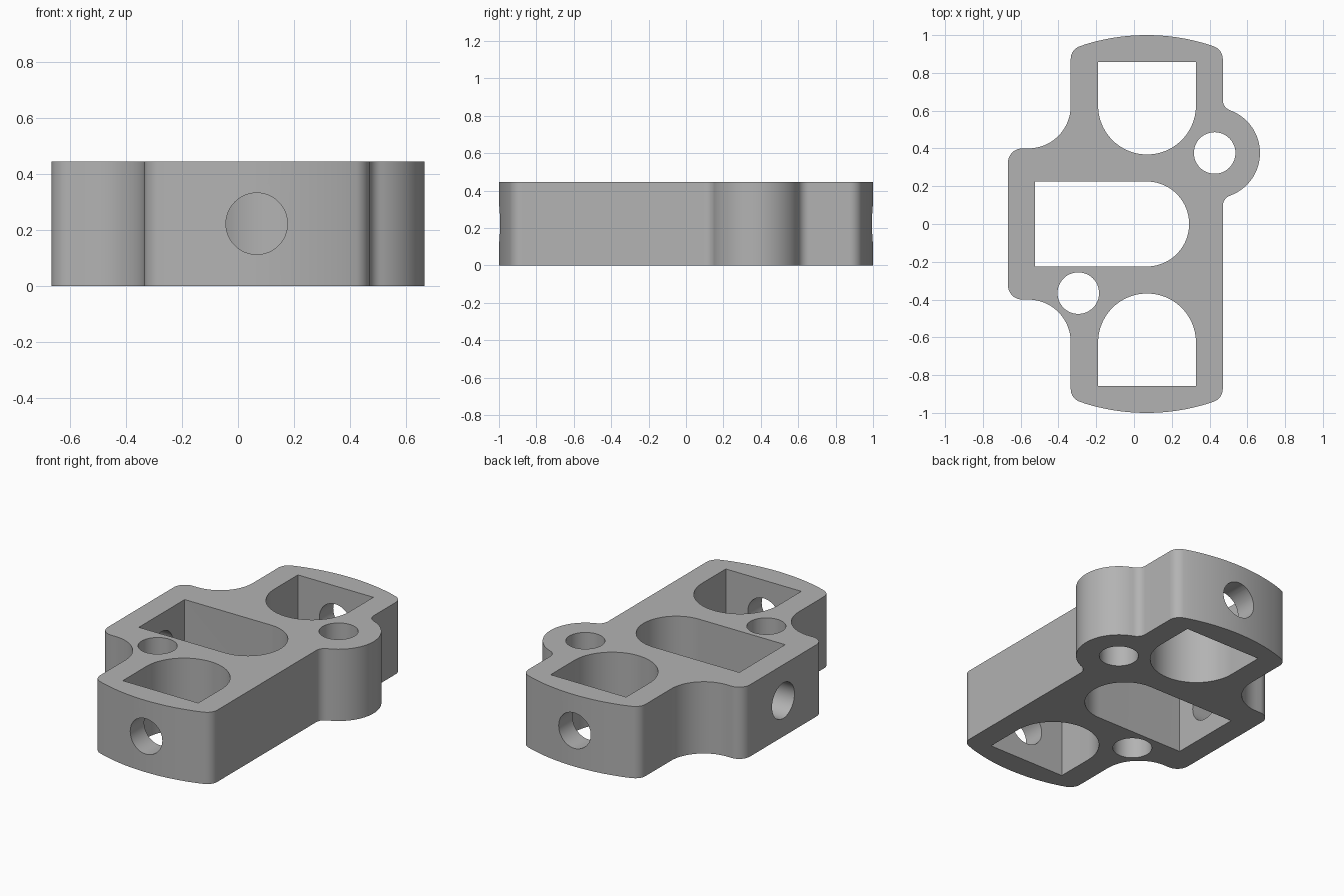
import bpy, bmesh
from math import sin, cos, tan, pi, sqrt, atan2, radians
from mathutils import Vector, Matrix

if "Cube" in bpy.data.objects:
    bpy.data.objects.remove(bpy.data.objects["Cube"])

HEIGHT = 0.445
MID = HEIGHT / 2
AXIS = 0.067          # x of the long centre line
BORE = 0.11

grey = bpy.data.materials.new("light_grey")
grey.use_nodes = True
grey.diffuse_color = (0.45, 0.45, 0.45, 1)
grey.node_tree.nodes["Principled BSDF"].inputs["Base Color"].default_value = (0.45, 0.45, 0.45, 1)


def arc(cx, cy, r, a0, a1, n=24):
    return [(cx + r * cos(a0 + (a1 - a0) * i / n), cy + r * sin(a0 + (a1 - a0) * i / n))
            for i in range(n + 1)]


def fillet(before, corner, after, r, n=12):
    """Round one corner with radius r; works for inner and outer corners."""
    c = Vector(corner)
    u = (Vector(before) - c).normalized()
    v = (Vector(after) - c).normalized()
    half = u.angle(v) / 2
    mid = c + (u + v).normalized() * r / sin(half)
    start = c + u * r / tan(half) - mid
    end = c + v * r / tan(half) - mid
    sweep = atan2(start.x * end.y - start.y * end.x, start.dot(end))
    a = atan2(start.y, start.x)
    return arc(mid.x, mid.y, r, a, a + sweep, n)


def mirror_y(points):
    return [(x, -y) for x, y in reversed(points)]


def prism(name, points, z0, z1):
    bm = bmesh.new()
    base = bm.faces.new([bm.verts.new((x, y, z0)) for x, y in points])
    top = bmesh.ops.extrude_face_region(bm, geom=[base])["geom"]
    bmesh.ops.translate(bm, vec=(0, 0, z1 - z0),
                        verts=[g for g in top if isinstance(g, bmesh.types.BMVert)])
    bmesh.ops.recalc_face_normals(bm, faces=bm.faces)
    mesh = bpy.data.meshes.new(name)
    bm.to_mesh(mesh)
    bm.free()
    mesh.materials.append(grey)
    obj = bpy.data.objects.new(name, mesh)
    bpy.context.collection.objects.link(obj)
    return obj


# Outer outline: bowed end, shoulder and wing on the upper half
LEFT, RIGHT, WING = -0.335, 0.47, -0.667
BOW = 1.1
corner_y = 1 - BOW + sqrt(BOW ** 2 - (RIGHT - AXIS) ** 2)
half_angle = 0.3
bow = arc(AXIS, 1 - BOW, BOW, pi / 2 - half_angle, pi / 2 + half_angle)
end = (fillet((RIGHT, 0), (RIGHT, corner_y), bow[0], 0.07) + bow
       + fillet(bow[-1], (LEFT, corner_y), (LEFT, 0), 0.07))
shoulder = fillet((LEFT, 1), (LEFT, 0.4), (WING, 0.4), 0.225, 20)
wing = fillet((LEFT, 0.4), (WING, 0.4), (WING, 0), 0.075)
upper = end + shoulder + wing

# Round side lug, blended into the straight wall
LX, LY, LR, BLEND = 0.427, 0.376, 0.24, 0.06
dx = RIGHT + BLEND - LX
dy = sqrt((LR + BLEND) ** 2 - dx ** 2)
tilt = atan2(dy, dx)
lug = (arc(RIGHT + BLEND, LY - dy, BLEND, pi, pi - tilt, 10)
       + arc(LX, LY, LR, -tilt, tilt, 40)[1:-1]
       + arc(RIGHT + BLEND, LY + dy, BLEND, pi + tilt, pi, 10))

body = prism("body", lug + upper + mirror_y(upper), 0, HEIGHT)

# Through pockets and vertical bolt holes
d_pocket = [(0.328, 0.858), (-0.19, 0.858)] + arc(0.069, 0.627, 0.259, pi, 2 * pi, 40)
slot = [(-0.523, 0.225), (-0.523, -0.225)] + arc(AXIS, 0, 0.225, -pi / 2, pi / 2, 40)
shapes = [d_pocket, mirror_y(d_pocket), slot,
          arc(LX, LY, BORE, 0, 2 * pi, 48)[:-1],
          arc(-0.295, -0.366, BORE, 0, 2 * pi, 48)[:-1]]
cutters = [prism("pocket_cutter", s, -0.1, HEIGHT + 0.1) for s in shapes]

# Cross bores through both end walls and the wing wall
circle = arc(0, 0, BORE, 0, 2 * pi, 48)[:-1]
for x, y, axis in ((AXIS, 0.93, "X"), (AXIS, -0.93, "X"), (-0.62, 0, "Y")):
    cutter = prism("bore_cutter", circle, -0.16, 0.16)
    cutter.data.transform(Matrix.Translation((x, y, MID)) @ Matrix.Rotation(pi / 2, 4, axis))
    cutters.append(cutter)

bpy.ops.object.select_all(action="DESELECT")
bpy.context.view_layer.objects.active = body
body.select_set(True)
for cutter in cutters:
    cutter.hide_render = True
    cut = body.modifiers.new("cut", "BOOLEAN")
    cut.operation = "DIFFERENCE"
    cut.solver = "EXACT"
    cut.object = cutter
    bpy.ops.object.modifier_apply(modifier=cut.name)
    bpy.data.objects.remove(cutter)

bpy.ops.object.shade_smooth_by_angle(angle=radians(30))
